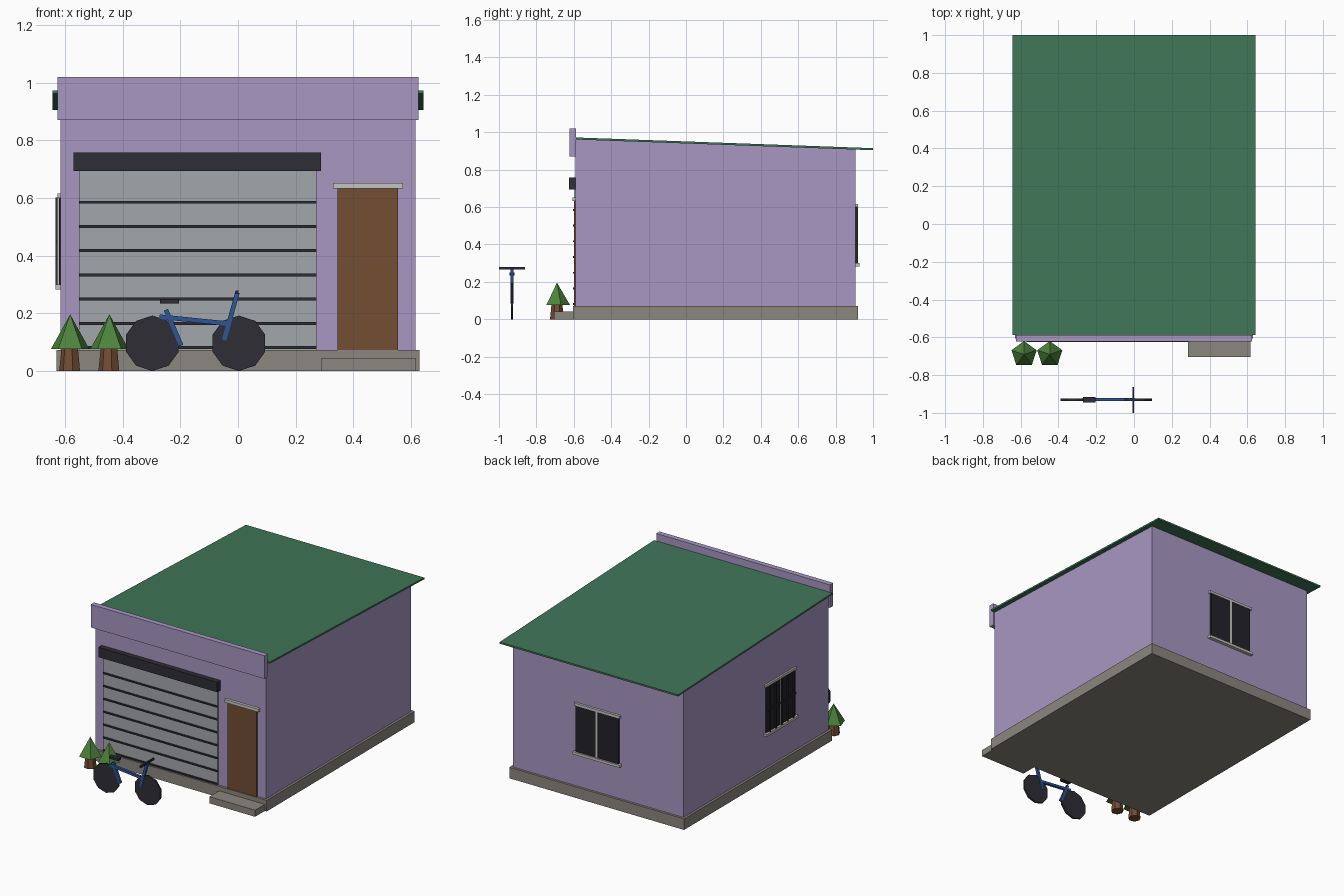
import bpy, bmesh, math
from mathutils import Matrix, Vector

if "Cube" in bpy.data.objects:
    bpy.data.objects.remove(bpy.data.objects["Cube"], do_unlink=True)


def material(name, r, g, b):
    m = bpy.data.materials.new(name)
    m.use_nodes = True
    m.diffuse_color = (r, g, b, 1)
    m.node_tree.nodes["Principled BSDF"].inputs["Base Color"].default_value = (r, g, b, 1)
    return m


lilac = material("lilac wall", .39, .31, .54)
stone = material("foundation grey", .26, .24, .21)
roof_green = material("roof green", .052, .18, .098)
charcoal = material("charcoal", .026, .026, .036)
steel = material("shutter steel", .37, .39, .41)
wood = material("brown wood", .17, .075, .033)
trim = material("pale trim", .56, .55, .52)
glass = material("dark glass", .016, .016, .022)
leaf = material("leaf green", .075, .23, .045)
blue = material("bicycle blue", .028, .09, .31)


def finish(name, bm, mat):
    bmesh.ops.recalc_face_normals(bm, faces=bm.faces)
    mesh = bpy.data.meshes.new(name)
    bm.to_mesh(mesh)
    bm.free()
    mesh.materials.append(mat)
    ob = bpy.data.objects.new(name, mesh)
    bpy.context.collection.objects.link(ob)
    return ob


def box(name, mat, x, y, z):
    """Box from (low, high) ranges on each axis."""
    bm = bmesh.new()
    bmesh.ops.create_cube(bm, size=1)
    for v in bm.verts:
        v.co = [r[0] + (c + .5) * (r[1] - r[0]) for c, r in zip(v.co, (x, y, z))]
    return finish(name, bm, mat)


def cone(name, mat, base, r1, r2, height, sides, turn=Matrix()):
    """Cone or cylinder standing on base, turned about its base."""
    bm = bmesh.new()
    bmesh.ops.create_cone(bm, cap_ends=True, segments=sides, radius1=r1, radius2=r2,
                          depth=height, matrix=Matrix.Translation((0, 0, height / 2)))
    bm.transform(Matrix.Translation(base) @ turn)
    return finish(name, bm, mat)


def bar(name, mat, a, b, width):
    """Square bar between two points in the bicycle's plane."""
    a, b = Vector(a), Vector(b)
    bm = bmesh.new()
    bmesh.ops.create_cube(bm, size=1)
    turn = (b - a).to_track_quat('Z', 'Y').to_matrix().to_4x4()
    bm.transform(Matrix.Translation((a + b) / 2) @ turn
                 @ Matrix.Diagonal((width, width, (b - a).length, 1)))
    return finish(name, bm, mat)


def tilt(ob, above=0.5):
    """Lower the top of a part towards the back along the roof pitch."""
    for v in ob.data.vertices:
        if v.co.z > above:
            v.co.z -= (v.co.y + .585) * .036


# Building shell
FRONT, BACK, SIDE = -.59, .905, .615
box("foundation", stone, (-.63, .63), (-.605, .92), (0, .072))
box("front_step", stone, (.287, .617), (-.705, -.6), (0, .043))
tilt(box("walls", lilac, (-SIDE, SIDE), (FRONT, BACK), (.03, .962)))
tilt(box("roof", roof_green, (-.643, .643), (-.588, 1), (.961, .972)))
box("parapet", lilac, (-.626, .626), (-.622, -.588), (.87, 1.02))

# Roller shutter
box("shutter", steel, (-.552, .272), (-.597, FRONT), (.07, .7))
for i in range(7):
    z = .081 + i * .084
    box("shutter_slat", charcoal, (-.552, .272), (-.604, FRONT), (z - .005, z + .005))
box("shutter_housing", charcoal, (-.57, .288), (-.625, FRONT), (.693, .757))

# Entrance door
box("door", wood, (.345, .555), (-.6, FRONT), (.07, .632))
box("door_lintel", trim, (.33, .572), (-.608, FRONT), (.632, .652))

# Back window
box("back_window_glass", glass, (-.155, .155), (BACK, .917), (.295, .605))
box("back_window_mullion", trim, (-.007, .007), (BACK, .92), (.295, .605))
box("back_window_sill", trim, (-.17, .17), (BACK, .927), (.283, .3))
box("back_window_lintel", trim, (-.165, .165), (BACK, .92), (.6, .616))

# Barred window on the right wall
mid = -.09
box("side_window_glass", glass, (-.62, -SIDE), (mid - .15, mid + .15), (.295, .605))
box("side_window_mullion", trim, (-.625, -SIDE), (mid - .007, mid + .007), (.295, .605))
box("side_window_sill", trim, (-.633, -SIDE), (mid - .165, mid + .165), (.283, .3))
box("side_window_lintel", trim, (-.626, -SIDE), (mid - .16, mid + .16), (.6, .616))
for i in range(5):
    y = mid - .12 + i * .06
    box("window_bar", charcoal, (-.632, -.625), (y - .004, y + .004), (.298, .602))
box("window_cross_bar", charcoal, (-.632, -.625), (mid - .145, mid + .145), (.446, .454))

# Small trees
quarter = Matrix.Rotation(math.pi / 2, 4, 'Z')
for x in (-.582, -.446):
    cone("tree_trunk", wood, (x, -.69, 0), .038, .029, .09, 7, quarter)
    crown = cone("tree_crown", leaf, (x, -.69, .076), .07, 0, .12, 5)
    # One crown corner points to the building
    top = max(crown.data.vertices, key=lambda v: v.co.y if v.co.z < .1 else -9)
    angle = math.atan2(top.co.y + .69, top.co.x - x)
    c = Vector((x, -.69, 0))
    crown.data.transform(Matrix.Translation(c) @ Matrix.Rotation(math.pi / 2 - angle, 4, 'Z')
                         @ Matrix.Translation(-c))

# Bicycle
Y = -.93
lay = Matrix.Rotation(math.pi / 2, 4, 'X')
for name, x in (("rear_wheel", -.297), ("front_wheel", .003)):
    cone(name, charcoal, (x, Y + .006, .096), .096, .096, .012, 10, lay)
bar("bicycle_frame", blue, (-.272, Y, .188), (-.024, Y, .163), .016)
bar("bicycle_fork", blue, (-.048, Y, .107), (-.002, Y, .272), .016)
bar("bicycle_seat_post", blue, (-.25, Y, .212), (-.197, Y, .088), .016)
box("bicycle_seat", charcoal, (-.27, -.204), (Y - .014, Y + .014), (.234, .25))
box("handlebar", charcoal, (-.009, .001), (-1, -.862), (.266, .279))
